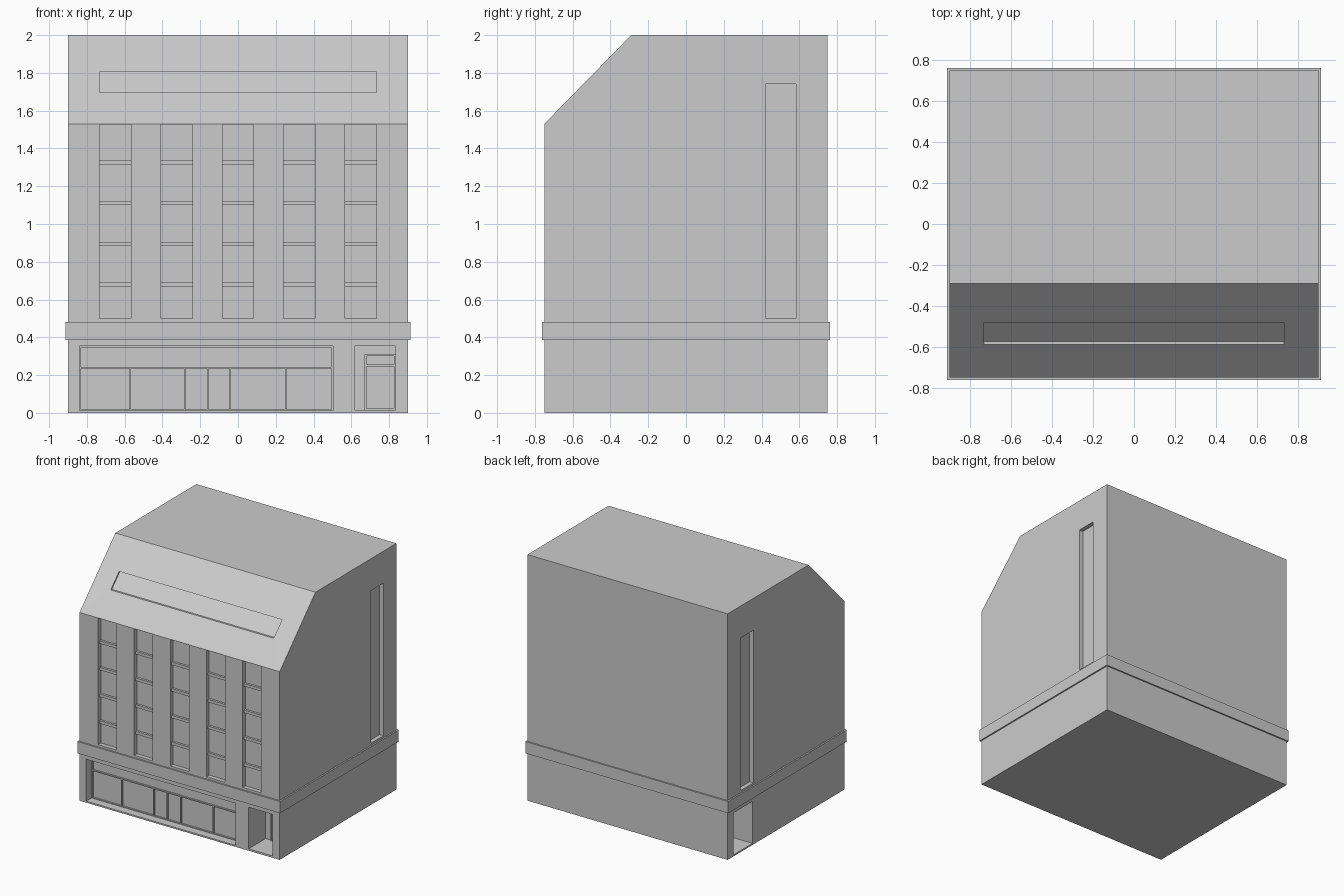
import bpy
import bmesh

cube = bpy.data.objects.get("Cube")
if cube:
    bpy.data.objects.remove(cube, do_unlink=True)

grey = bpy.data.materials.new("plain grey")
grey.use_nodes = True
colour = (0.6, 0.6, 0.6, 1)
grey.diffuse_color = colour
grey.node_tree.nodes["Principled BSDF"].inputs["Base Color"].default_value = colour

W, D, H = 0.9, 0.75, 2.0      # half width, half depth, height
EAVE, RIDGE = 1.53, -0.29     # start and end of the sloped roof front


def add_prism(bm, profile, x0, x1):
    """Extrude a (y, z) profile from x0 to x1."""
    face = bm.faces.new([bm.verts.new((x0, y, z)) for y, z in profile])
    ext = bmesh.ops.extrude_face_region(bm, geom=[face])
    verts = [v for v in ext["geom"] if isinstance(v, bmesh.types.BMVert)]
    bmesh.ops.translate(bm, verts=verts, vec=(x1 - x0, 0, 0))


def add_box(bm, x0, x1, y0, y1, z0, z1):
    add_prism(bm, [(y0, z0), (y1, z0), (y1, z1), (y0, z1)], x0, x1)


def finish(bm, name):
    bmesh.ops.recalc_face_normals(bm, faces=bm.faces)
    mesh = bpy.data.meshes.new(name)
    bm.to_mesh(mesh)
    bm.free()
    mesh.materials.append(grey)
    obj = bpy.data.objects.new(name, mesh)
    bpy.context.collection.objects.link(obj)
    return obj


def boxes(name, specs):
    bm = bmesh.new()
    for spec in specs:
        add_box(bm, *spec)
    return finish(bm, name)


# Main block with sloped front roof
bm = bmesh.new()
add_prism(bm, [(-D, 0), (D, 0), (D, H), (RIDGE, H), (-D, EAVE)], -W, W)
body = finish(bm, "building_body")

# Recesses cut into the block
columns = [i * 0.325 for i in range(-2, 3)]
half_win = 0.083
win_back = -D + 0.035
shop_back = -D + 0.08
door_back = -D + 0.22
out = 0.1
bm = bmesh.new()
for x in columns:
    add_box(bm, x - half_win, x + half_win, -D - out, win_back, 0.5, EAVE - 0.002)
add_box(bm, -0.84, 0.503, -D - out, shop_back, 0.012, 0.353)
add_box(bm, 0.62, 0.835, -D - out, door_back, 0.015, 0.353)
for side in (-1, 1):
    add_box(bm, side * (W - 0.035), side * (W + out), 0.42, 0.583, 0.5, 1.74)
add_box(bm, -W - out, -W + 0.22, 0.43, 0.673, 0.012, 0.353)


def slope_y(z):
    return -D + (z - EAVE) * (RIDGE + D) / (H - EAVE)


low, high = 1.695, 1.805
add_prism(bm, [(slope_y(low) - out, low), (slope_y(low) + 0.016, low),
               (slope_y(high) + 0.016, high), (slope_y(high) - out, high)], -0.733, 0.733)
cutter = finish(bm, "recess_cutter")
cutter.hide_render = True

mod = body.modifiers.new("recesses", "BOOLEAN")
mod.operation = "DIFFERENCE"
mod.solver = "EXACT"
mod.object = cutter
bpy.context.view_layer.objects.active = body
bpy.ops.object.modifier_apply(modifier=mod.name)
bpy.data.objects.remove(cutter, do_unlink=True)

# Belt ledge around the building
boxes("belt_ledge", [(-W - 0.012, W + 0.012, -D - 0.012, D + 0.012, 0.387, 0.482)])

# Floor bars across the tall window columns
boxes("window_bars", [(x - half_win, x + half_win, win_back - 0.018, win_back + 0.01, z, z + 0.023)
                      for x in columns for z in (0.666, 0.883, 1.1, 1.316)])

# Shop front frame: border, transom and mullions
front, back = shop_back - 0.012, shop_back + 0.01
frame = [(-0.84, 0.503, front, back, 0.345, 0.353),
         (-0.84, 0.503, front, back, 0.234, 0.243),
         (-0.84, 0.503, front, back, 0.012, 0.018)]
for x in (-0.836, -0.57, -0.282, -0.16, -0.04, 0.252, 0.498):
    frame.append((x - 0.004, x + 0.004, front, back, 0.012, 0.235 if abs(x) < 0.6 and x < 0.4 else 0.35))
boxes("shop_frame", frame)

# Entrance door frame and transom
front, back = door_back - 0.012, door_back + 0.01
boxes("door_frame", [(0.67, 0.68, front, back, 0.015, 0.305),
                     (0.826, 0.835, front, back, 0.015, 0.305),
                     (0.67, 0.835, front, back, 0.3, 0.308),
                     (0.67, 0.835, front, back, 0.245, 0.255),
                     (0.67, 0.835, front, back, 0.015, 0.023)])
